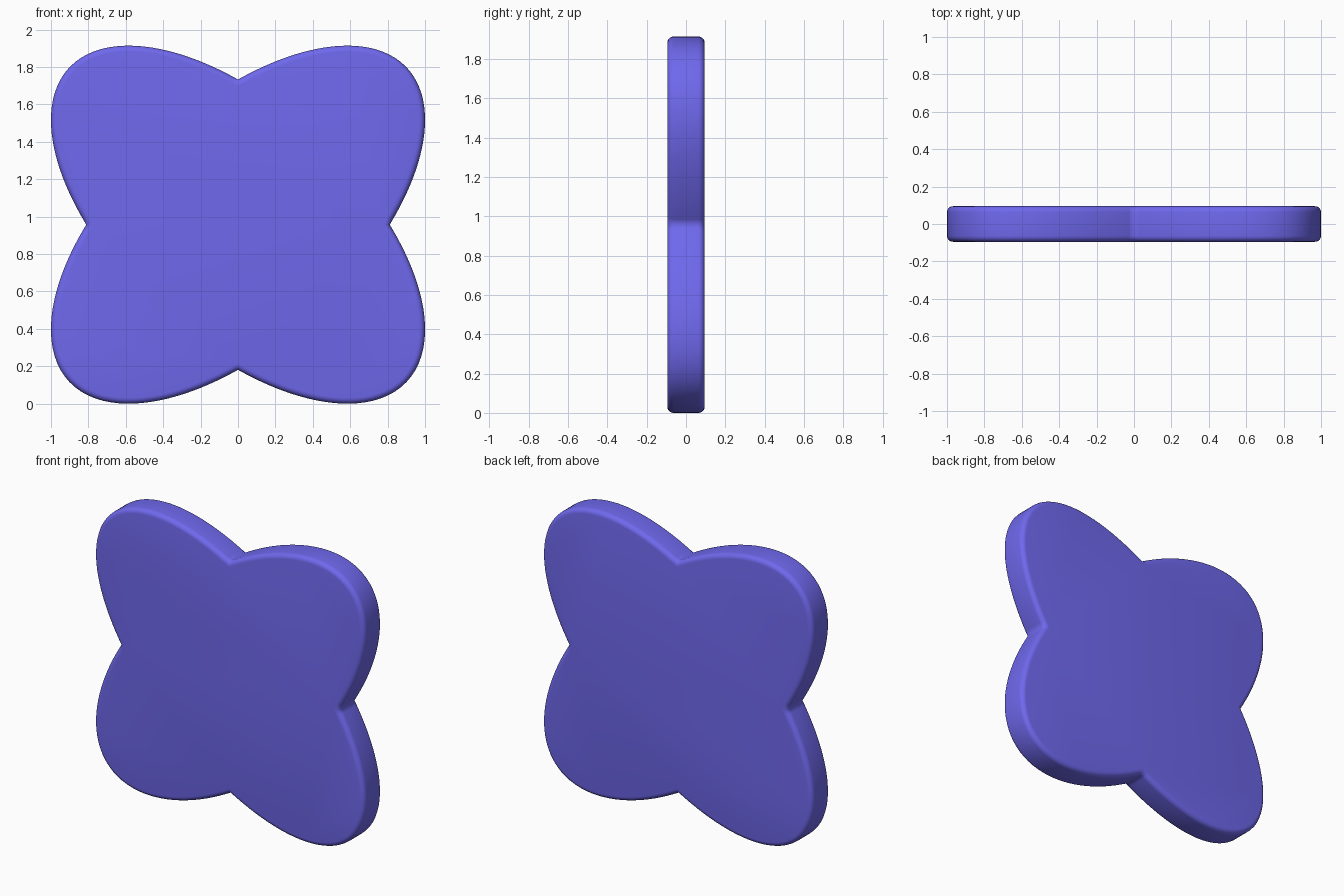
import bpy, bmesh
from math import sin, cos, tau, radians, sqrt

if "Cube" in bpy.data.objects:
    bpy.data.objects.remove(bpy.data.objects["Cube"])

HALF_T, CZ, N = 0.095, 0.957, 192     # half thickness, centre height, outline points
A, B, C = 1.515, 0.925, 1.650         # ellipse: A x^2 - 2B xz + C z^2 = 1

# Outline: union of two mirrored diagonal ellipses
outline = []
for i in range(N):
    s, c = sin(tau * i / N), cos(tau * i / N)
    r = 1 / sqrt(A * c * c - 2 * B * abs(c * s) + C * s * s)
    outline.append((r * c, r * s))
wx = max(p[0] for p in outline)
wz = max(p[1] for p in outline)
outline = [(x / wx, z / wz * CZ) for x, z in outline]

# Extruded plate
bm = bmesh.new()
front = [bm.verts.new((x, -HALF_T, z + CZ)) for x, z in outline]
back = [bm.verts.new((x, HALF_T, z + CZ)) for x, z in outline]
caps = [bm.faces.new(front), bm.faces.new(back[::-1])]
for i in range(N):
    j = (i + 1) % N
    bm.faces.new((front[j], front[i], back[i], back[j]))
bmesh.ops.recalc_face_normals(bm, faces=bm.faces)

# Rounded rims on both faces
rims = [e for f in caps for e in f.edges]
bmesh.ops.bevel(bm, geom=rims, offset=0.032, offset_type='OFFSET',
                segments=5, profile=0.5, affect='EDGES', clamp_overlap=False)

mesh = bpy.data.meshes.new("four_lobed_plate")
bm.to_mesh(mesh)
bm.free()
plate = bpy.data.objects.new("four_lobed_plate", mesh)
bpy.context.collection.objects.link(plate)

# Violet blue material
mat = bpy.data.materials.new("violet_blue")
mat.diffuse_color = (0.16, 0.14, 0.85, 1)
mat.use_nodes = True
mat.node_tree.nodes["Principled BSDF"].inputs["Base Color"].default_value = mat.diffuse_color
mesh.materials.append(mat)

bpy.context.view_layer.objects.active = plate
plate.select_set(True)
bpy.ops.object.shade_smooth_by_angle(angle=radians(65))
